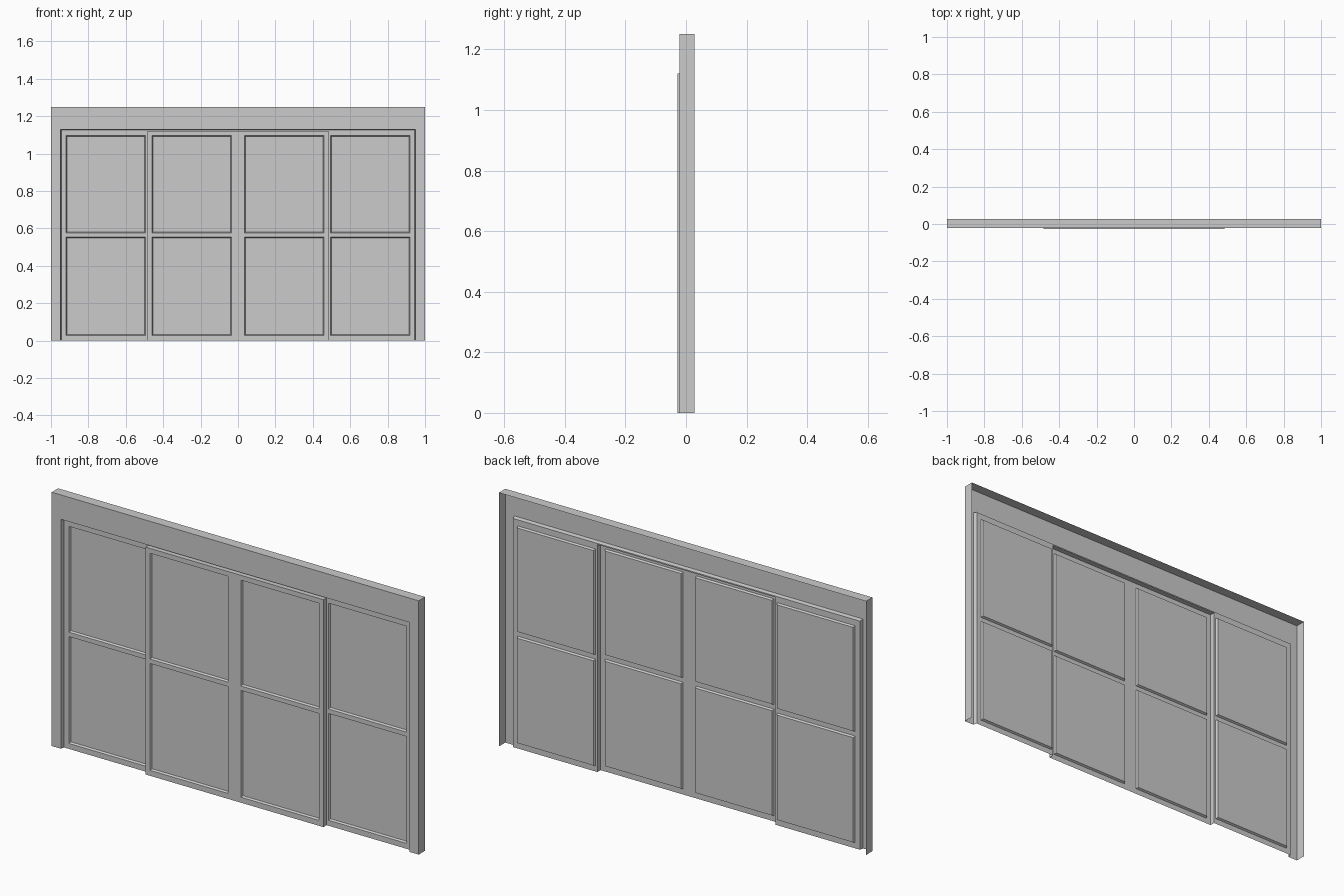
import bpy, bmesh

if "Cube" in bpy.data.objects:
    bpy.data.objects.remove(bpy.data.objects["Cube"])

Y_BACK, Y_WALL, Y_SIDE, Y_MID = 0.028, -0.022, -0.003, -0.028
PANE_Z = [0.027, 0.553, 0.575, 1.096]
X_MID, TOP_MID = 0.485, 1.12
X_OPEN, TOP_OPEN = 0.945, 1.126


def finish(name, bm, mirror=False):
    mesh = bpy.data.meshes.new(name)
    bm.to_mesh(mesh)
    bm.free()
    ob = bpy.data.objects.new(name, mesh)
    bpy.context.collection.objects.link(ob)
    if mirror:
        ob.modifiers.new("mirror", 'MIRROR').use_axis[0] = True
    return ob


def portal(name, rings):
    """Loft between upside-down U outlines given as (half width, top, y)."""
    bm = bmesh.new()
    loops = [[bm.verts.new(p) for p in
              ((-w, y, 0), (-w, y, t), (w, y, t), (w, y, 0))]
             for w, t, y in rings]
    for a, b in zip(loops, loops[1:]):
        for i in range(3):
            bm.faces.new((a[i], b[i], b[i + 1], a[i + 1]))
    return finish(name, bm)


def door(name, xs, zs, y):
    """Sheet cut into a grid; odd cells become recessed panes. Mirrored in x."""
    bm = bmesh.new()
    grid = [[bm.verts.new((x, y, z)) for z in zs] for x in xs]
    panes = []
    for i in range(len(xs) - 1):
        for j in range(len(zs) - 1):
            f = bm.faces.new((grid[i][j], grid[i + 1][j],
                              grid[i + 1][j + 1], grid[i][j + 1]))
            if i % 2 and j % 2:
                panes.append(f)
    bm.normal_update()
    bmesh.ops.inset_individual(bm, faces=panes, thickness=0.007, depth=-0.01)
    return finish(name, bm, True)


# Open-backed surround with the reveal of the opening
portal("surround", [(1, 1.25, Y_BACK), (1, 1.25, Y_WALL),
                    (0.95, 1.13, Y_WALL), (X_OPEN, TOP_OPEN, Y_SIDE)])

# Recessed side doors
door("side_doors", [X_MID, 0.495, 0.92, X_OPEN],
     [0] + PANE_Z + [TOP_OPEN], Y_SIDE)

# Forward middle doors and their edge returns
door("middle_doors", [0, 0.035, 0.46, X_MID],
     [0] + PANE_Z + [TOP_MID], Y_MID)
portal("middle_door_edges", [(X_MID, TOP_MID, Y_SIDE), (X_MID, TOP_MID, Y_MID)])

# Thin head strip above the middle doors
door("head_strip", [0, X_MID], [TOP_MID, TOP_OPEN], Y_SIDE)
